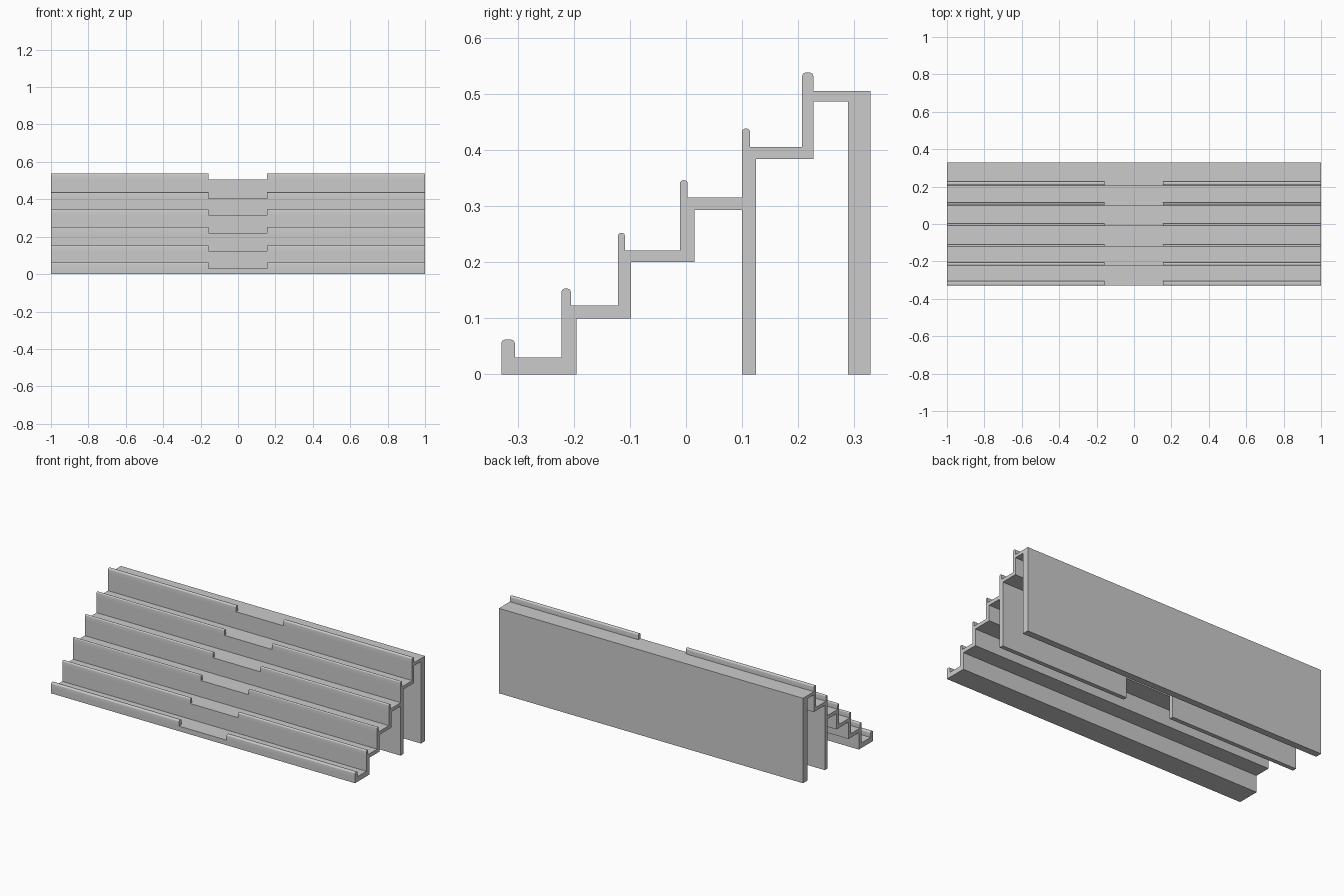
import bpy, bmesh, math

if "Cube" in bpy.data.objects:
    bpy.data.objects.remove(bpy.data.objects["Cube"])

# Tiers: riser front y, lip back y, lip top z, tread top z
TIERS = [(-0.329, -0.305, 0.062, 0.030),
         (-0.222, -0.205, 0.153, 0.123),
         (-0.121, -0.109, 0.252, 0.221),
         (-0.011, 0.003, 0.346, 0.315),
         (0.100, 0.114, 0.438, 0.405),
         (0.207, 0.227, 0.538, 0.505)]
NOTCH = (-0.158, 0.155)   # gap in the lips and in the middle support


def lip_outline(front, back, top, base):
    """Upright lip with rounded top corners, from front base to back base."""
    r = min(0.007, (back - front) * 0.42)
    pts = [(front, base)]
    for cy, start in ((front + r, math.pi), (back - r, math.pi / 2)):
        for i in range(5):
            a = start - i * math.pi / 8
            pts.append((cy + r * math.cos(a), top - r + r * math.sin(a)))
    return pts + [(back, base)]


def support_outline():
    """Middle support, from its top at the back to its top at the front."""
    return [(0.125, 0.293), (0.125, 0.0), (0.100, 0.0), (0.100, 0.293)]


def section(full):
    """Closed stepped section; full adds lips and middle support."""
    pts = [(-0.329, 0.0)]
    for i, tier in enumerate(TIERS):
        lip = lip_outline(*tier)
        pts += lip if full else [lip[0], lip[-1]]
        if i < 5:
            pts.append((TIERS[i + 1][0], tier[3]))
    # back wall and undersides
    pts += [(0.329, 0.505), (0.329, 0.0), (0.289, 0.0), (0.289, 0.486),
            (0.227, 0.486), (0.227, 0.384), (0.125, 0.384)]
    leg = support_outline()
    pts += leg if full else [leg[0], leg[-1]]
    pts += [(0.015, 0.293), (0.015, 0.200), (-0.098, 0.200),
            (-0.098, 0.100), (-0.195, 0.100), (-0.195, 0.0)]
    return pts


bm = bmesh.new()


def cap(pts, x):
    bm.faces.new([bm.verts.new((x, y, z)) for y, z in pts])


def skin(pts, xa, xb):
    a = [bm.verts.new((xa, y, z)) for y, z in pts]
    b = [bm.verts.new((xb, y, z)) for y, z in pts]
    for i in range(len(pts)):
        j = (i + 1) % len(pts)
        bm.faces.new((a[i], a[j], b[j], b[i]))


# Side spans carry lips and support, the centre span does not
skin(section(True), -1, NOTCH[0])
skin(section(False), *NOTCH)
skin(section(True), NOTCH[1], 1)

# Outer ends, and the exposed ends beside the notch
for x in (-1, 1):
    cap(section(True), x)
for x in NOTCH:
    for tier in TIERS:
        cap(lip_outline(*tier), x)
    cap(support_outline(), x)

bmesh.ops.remove_doubles(bm, verts=bm.verts, dist=0.0001)
bmesh.ops.recalc_face_normals(bm, faces=bm.faces)
mesh = bpy.data.meshes.new("stepped_rack")
bm.to_mesh(mesh)
bm.free()
rack = bpy.data.objects.new("stepped_rack", mesh)
bpy.context.collection.objects.link(rack)
bpy.context.view_layer.objects.active = rack
rack.select_set(True)
bpy.ops.object.shade_smooth_by_angle(angle=math.radians(30))
